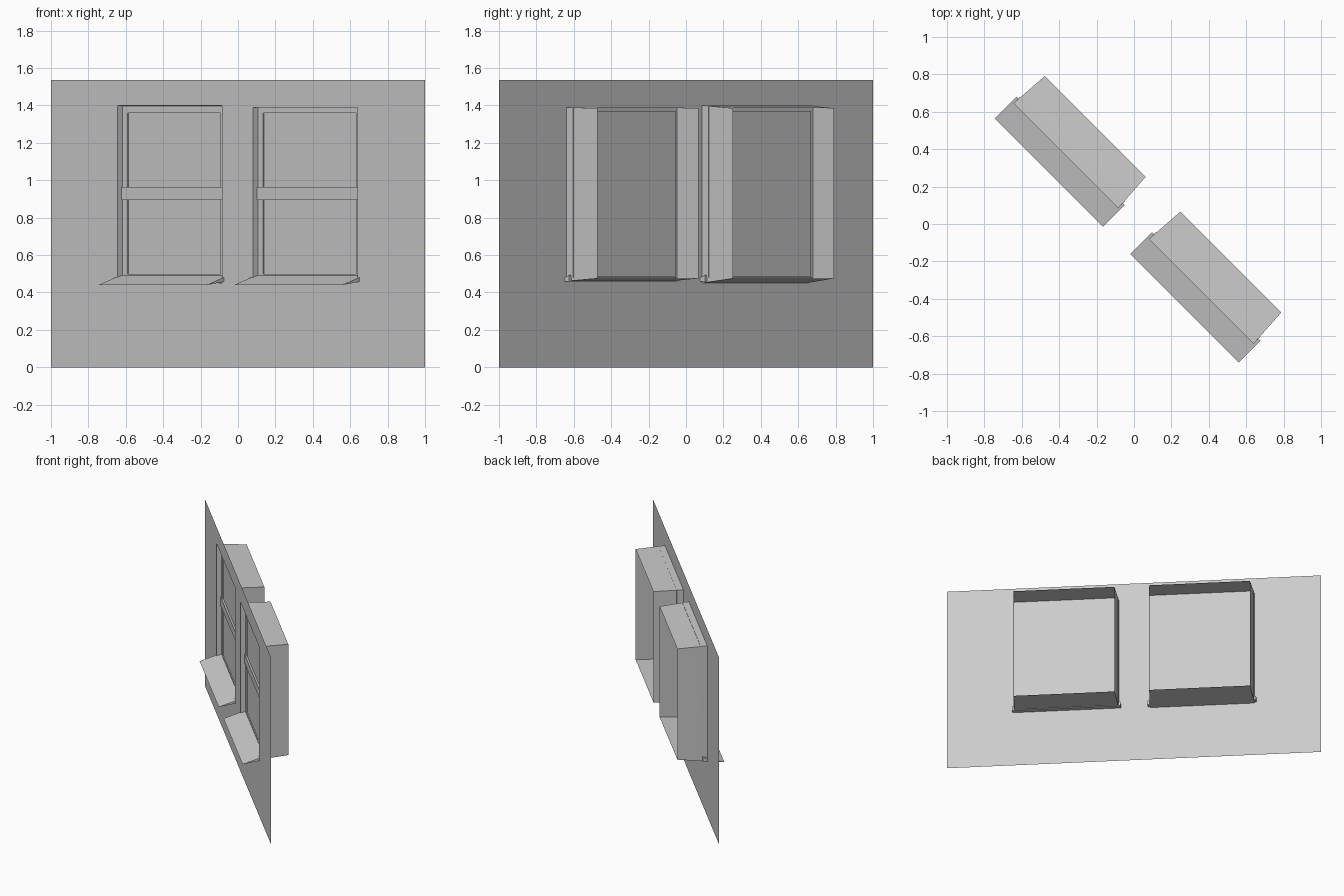
import bpy, bmesh, math
from mathutils import Matrix

cube = bpy.data.objects.get("Cube")
if cube:
    bpy.data.objects.remove(cube, do_unlink=True)

# One plain grey for everything
GREY = (0.6, 0.6, 0.6, 1.0)
grey = bpy.data.materials.new("light_grey")
grey.use_nodes = True
grey.diffuse_color = GREY
grey.node_tree.nodes["Principled BSDF"].inputs["Base Color"].default_value = GREY

# Parts are laid out along x (wall length) and y (depth inward), then turned
TURN = Matrix.Rotation(math.radians(-45), 4, 'Z')


def finish(name, bm):
    bm.transform(TURN)
    mesh = bpy.data.meshes.new(name)
    bm.to_mesh(mesh)
    bm.free()
    mesh.materials.append(grey)
    obj = bpy.data.objects.new(name, mesh)
    bpy.context.collection.objects.link(obj)
    return obj


def add_quad(bm, points):
    return bm.faces.new([bm.verts.new(p) for p in points])


def add_box(bm, x0, x1, y0, y1, z0, z1):
    verts = bmesh.ops.create_cube(bm, size=1)["verts"]
    for v in verts:
        v.co.x = x1 if v.co.x > 0 else x0
        v.co.y = y1 if v.co.y > 0 else y0
        v.co.z = z1 if v.co.z > 0 else z0


def rectangle(x0, x1, y, z0, z1):
    return [(x0, y, z0), (x1, y, z0), (x1, y, z1), (x0, y, z1)]


# Window openings: name, left, right, bottom, top
HALF = math.sqrt(2)
HEIGHT = 1.535
WINDOWS = [("first", -0.912, -0.12, 0.45, 1.4),
           ("second", 0.113, 0.905, 0.46, 1.39)]

# Thin wall with an opening for each window
wall = bmesh.new()
edge = -HALF
for _, x0, x1, z0, z1 in WINDOWS:
    add_quad(wall, rectangle(edge, x0, 0, 0, HEIGHT))
    add_quad(wall, rectangle(x0, x1, 0, 0, z0))
    add_quad(wall, rectangle(x0, x1, 0, z1, HEIGHT))
    edge = x1
add_quad(wall, rectangle(edge, HALF, 0, 0, HEIGHT))
finish("wall", wall)

for name, x0, x1, z0, z1 in WINDOWS:
    # Open lining that narrows towards the inside
    lining = bmesh.new()
    front = rectangle(x0, x1, 0, z0, z1)
    back = rectangle(x0 + 0.016, x1 - 0.014, 0.223, 0.475, 1.385)
    for i in range(4):
        j = (i + 1) % 4
        add_quad(lining, [front[i], front[j], back[j], back[i]])
    finish(name + "_window_lining", lining)

    # Frame of two stiles and two rails
    frame = bmesh.new()
    y0, y1 = 0.035, 0.05
    add_box(frame, x0, x0 + 0.042, y0, y1, 0.48, z1)
    add_box(frame, x1 - 0.048, x1, y0, y1, 0.48, z1)
    add_box(frame, x0 + 0.042, x1 - 0.048, y0, y1, 1.36, z1)
    add_box(frame, x0 + 0.042, x1 - 0.048, y0, y1, 0.48, 0.5)
    finish(name + "_window_frame", frame)

    # Pane set behind the frame face
    pane = bmesh.new()
    add_box(pane, x0 + 0.022, x1 - 0.022, 0.043, 0.056, 0.485, 1.37)
    finish(name + "_window_pane", pane)

    # Meeting rail across the middle
    rail = bmesh.new()
    add_box(rail, x0, x1, 0.028, 0.042, 0.895, 0.965)
    finish(name + "_meeting_rail", rail)

    # Sloping wedge sill with ends wider than the opening
    sill = bmesh.new()
    profile = [(-0.127, 0.44), (0, 0.458), (0.036, 0.458), (0.036, 0.492)]
    face = add_quad(sill, [(x0 - 0.014, y, z) for y, z in profile])
    sweep = bmesh.ops.extrude_face_region(sill, geom=[face])
    for v in sweep["geom"]:
        if isinstance(v, bmesh.types.BMVert):
            v.co.x = x1 + 0.014
    bmesh.ops.recalc_face_normals(sill, faces=sill.faces)
    finish(name + "_window_sill", sill)
